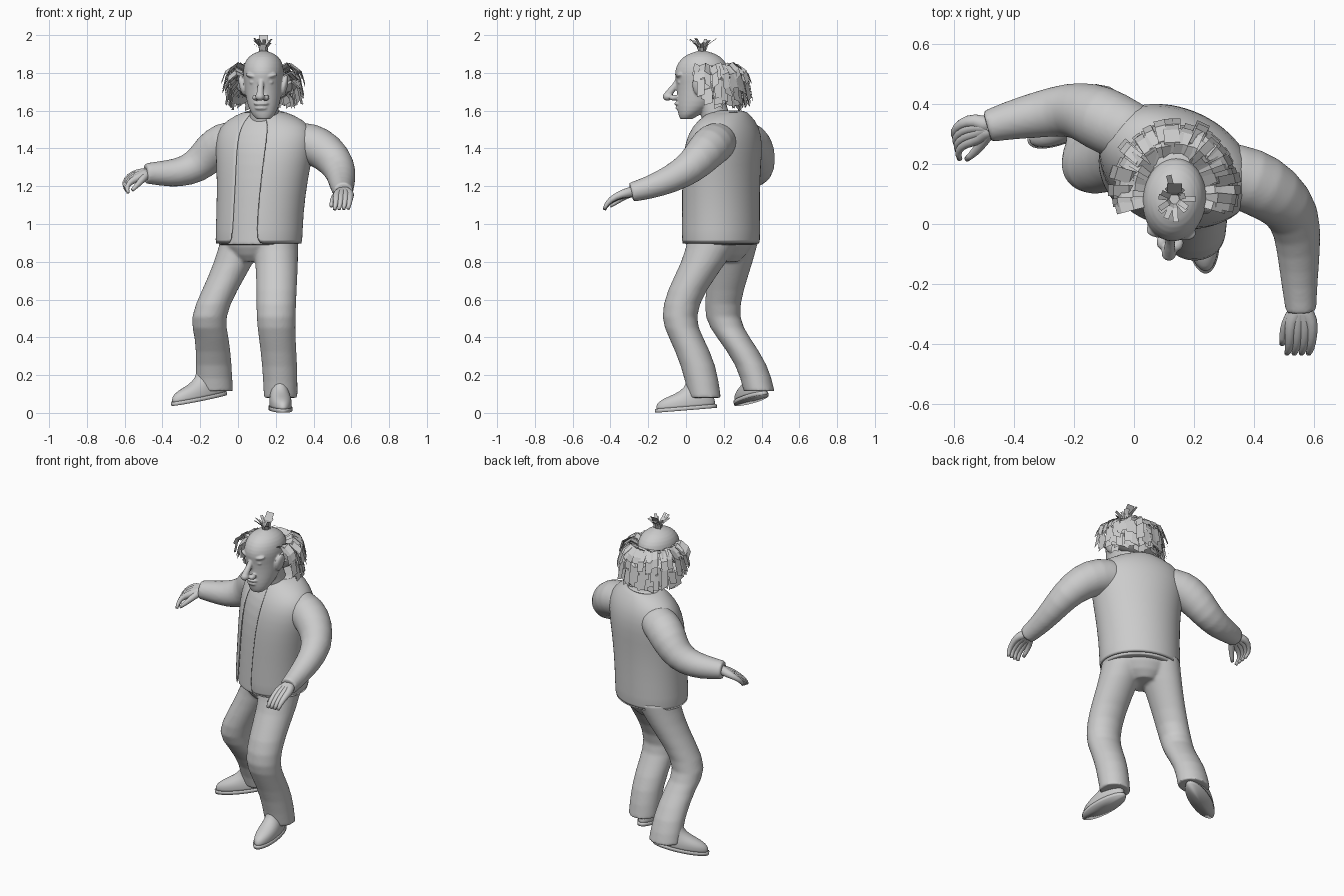
import bpy
import bmesh
import math
import random
from mathutils import Vector, Matrix

random.seed(4)
default_cube = bpy.data.objects.get("Cube")
if default_cube:
    bpy.data.objects.remove(default_cube, do_unlink=True)

# One plain colour for the whole figure
clay = bpy.data.materials.new("plain_grey")
clay.use_nodes = True
clay.diffuse_color = (0.6, 0.6, 0.6, 1)
clay.node_tree.nodes["Principled BSDF"].inputs["Base Color"].default_value = clay.diffuse_color

BODY_YAW = -0.42
HEAD_YAW = -0.1
HEAD_CENTRE = Vector((0.135, 0.085, 0))


def finish(name, bm, smooth=True, subdivide=1, thickness=0, blend=0):
    """Make an object; blend is the voxel size that fuses overlapping shapes."""
    mesh = bpy.data.meshes.new(name)
    bmesh.ops.recalc_face_normals(bm, faces=bm.faces)
    bm.to_mesh(mesh)
    bm.free()
    mesh.materials.append(clay)
    mesh.polygons.foreach_set("use_smooth", [smooth] * len(mesh.polygons))
    obj = bpy.data.objects.new(name, mesh)
    bpy.context.collection.objects.link(obj)
    if thickness:
        obj.modifiers.new("thickness", "SOLIDIFY").thickness = thickness
    if subdivide:
        rounding = obj.modifiers.new("rounding", "SUBSURF")
        rounding.levels = rounding.render_levels = subdivide
    if blend:
        fuse = obj.modifiers.new("fuse", "REMESH")
        fuse.mode = "VOXEL"
        fuse.voxel_size = blend
        fuse.use_smooth_shade = True
        soften = obj.modifiers.new("soften", "SMOOTH")
        soften.iterations = 4


def skin(bm, rings, closed=True):
    """Bridge rings of points with quads; closed rings get crisp end caps."""
    rows = [[bm.verts.new(p) for p in ring] for ring in rings]
    count = len(rows[0])
    for low, high in zip(rows, rows[1:]):
        for i in range(count if closed else count - 1):
            j = (i + 1) % count
            bm.faces.new((low[i], low[j], high[j], high[i]))
    if closed:
        crease = bm.edges.layers.float.get("crease_edge") or bm.edges.layers.float.new("crease_edge")
        for row in (rows[0], rows[-1]):
            for edge in bm.faces.new(row).edges:
                edge[crease] = 1


def add_stack(bm, sections, yaw=0, sides=20, gap=0, grow=1, matrix=Matrix()):
    """Level ellipses (x, y, z, half width, half depth); gap opens the front."""
    spin = Matrix.Rotation(yaw, 3, "Z")
    steps = sides - 1 if gap else sides
    angles = [gap - math.pi / 2 + (2 * math.pi - 2 * gap) * i / steps for i in range(sides)]
    rings = [[matrix @ (Vector((x, y, z)) + spin @ Vector((a * grow * math.cos(t), b * grow * math.sin(t), 0)))
              for t in angles] for x, y, z, a, b in sections]
    skin(bm, rings, closed=not gap)


def add_tube(bm, path, sides=14):
    """Round sections (x, y, z, radius) square to the path."""
    points = [Vector(p[:3]) for p in path]
    angles = [2 * math.pi * k / sides for k in range(sides)]
    rings = []
    for i, p in enumerate(points):
        along = (points[min(i + 1, len(points) - 1)] - points[max(i - 1, 0)]).normalized()
        side = along.cross(Vector((0.1, 0.2, 1))).normalized()
        up = side.cross(along)
        rings.append([p + path[i][3] * (side * math.cos(t) + up * math.sin(t)) for t in angles])
    skin(bm, rings)


def add_ball(bm, centre, size, yaw=0, tilt=0):
    turn = Matrix.Rotation(yaw, 4, "Z") @ Matrix.Rotation(tilt, 4, "Y")
    matrix = Matrix.Translation(centre) @ turn @ Matrix.Diagonal((*size, 1))
    bmesh.ops.create_uvsphere(bm, u_segments=16, v_segments=10, radius=1, matrix=matrix)


# Jacket, open down the front
torso = [(0.11, 0.185, 0.89, 0.238, 0.203), (0.115, 0.185, 1.05, 0.235, 0.2),
         (0.13, 0.185, 1.25, 0.25, 0.197), (0.14, 0.195, 1.38, 0.272, 0.195),
         (0.145, 0.205, 1.48, 0.275, 0.175), (0.145, 0.215, 1.55, 0.225, 0.135),
         (0.14, 0.225, 1.6, 0.1, 0.09)]
bm = bmesh.new()
add_stack(bm, torso, BODY_YAW, sides=32, gap=0.3)
finish("jacket", bm, thickness=0.012)

# Shirt with sleeves
bm = bmesh.new()
add_stack(bm, torso, BODY_YAW, sides=32, grow=0.92)
add_tube(bm, [
    (0.28, 0.18, 1.44, 0.1), (0.385, 0.15, 1.43, 0.115), (0.475, 0.1, 1.38, 0.108),
    (0.54, 0.03, 1.3, 0.092), (0.55, -0.08, 1.235, 0.076), (0.552, -0.2, 1.19, 0.062),
    (0.558, -0.29, 1.168, 0.053)])
add_tube(bm, [
    (0.02, 0.29, 1.45, 0.1), (-0.075, 0.335, 1.435, 0.115), (-0.15, 0.372, 1.375, 0.108),
    (-0.22, 0.385, 1.3, 0.092), (-0.32, 0.365, 1.268, 0.08), (-0.42, 0.345, 1.268, 0.066),
    (-0.49, 0.325, 1.268, 0.055)])
finish("shirt_and_sleeves", bm, blend=0.009)

# Trousers
bm = bmesh.new()
add_stack(bm, [(0.09, 0.19, 0.8, 0.08, 0.09), (0.1, 0.19, 0.87, 0.2, 0.165),
               (0.11, 0.185, 1.0, 0.2, 0.17)], BODY_YAW)
add_stack(bm, [
    (0.2, 0.15, 0.93, 0.12, 0.14), (0.205, 0.1, 0.8, 0.115, 0.12), (0.205, 0.0, 0.65, 0.107, 0.104),
    (0.2, -0.048, 0.5, 0.105, 0.09), (0.207, 0.0, 0.4, 0.098, 0.092),
    (0.222, 0.07, 0.25, 0.094, 0.094), (0.226, 0.1, 0.08, 0.09, 0.086)])
add_stack(bm, [
    (0.03, 0.25, 0.93, 0.12, 0.14), (-0.02, 0.238, 0.8, 0.105, 0.118), (-0.097, 0.205, 0.65, 0.094, 0.1),
    (-0.168, 0.182, 0.5, 0.093, 0.092), (-0.135, 0.25, 0.4, 0.09, 0.088),
    (-0.128, 0.355, 0.25, 0.096, 0.084), (-0.125, 0.387, 0.115, 0.1, 0.083)])
finish("trousers", bm, blend=0.009)


# Shoes: a flat sole and a rounded upper that narrows toward the ankle
def shoe(side, place, yaw, pitch):
    matrix = Matrix.Translation(place) @ Matrix.Rotation(yaw, 4, "Z") @ Matrix.Rotation(pitch, 4, "X")
    bm = bmesh.new()
    add_stack(bm, [(0, 0, z, 0.062, 0.168) for z in (0, 0.02)], matrix=matrix)
    finish(side + "_shoe_sole", bm)
    bm = bmesh.new()
    add_stack(bm, [(0, 0, 0.015, 0.057, 0.16), (0, 0, 0.045, 0.06, 0.159), (0, 0.015, 0.07, 0.055, 0.137),
                   (0, 0.05, 0.09, 0.05, 0.1), (0, 0.075, 0.12, 0.047, 0.07),
                   (0, 0.08, 0.17, 0.045, 0.06)], matrix=matrix)
    finish(side + "_shoe_upper", bm)


shoe("left", (0.225, 0.0, 0.014), 0.1, 0.08)
shoe("right", (-0.205, 0.345, 0.066), -1.1, 0.18)


# Hands: palm, four curled fingers and a thumb
def hand(side, wrist, along, across, curl):
    wrist, along, across, curl = (Vector(v) for v in (wrist, along, across, curl))
    bm = bmesh.new()
    for i in range(4):
        base = wrist + along * 0.05 + across * (i - 1.5) * 0.024
        knuckle = base + along * 0.045 + curl * 0.01
        middle = knuckle + along * 0.03 + curl * 0.035
        tip = middle + curl * 0.045 - along * 0.01
        add_tube(bm, [(*p, r) for p, r in zip((wrist, base, knuckle, middle, tip),
                                              (0.033, 0.026, 0.02, 0.015, 0.01))], sides=8)
    thumb = wrist + along * 0.03 - across * 0.04 + curl * 0.01
    bend = thumb + along * 0.035 - across * 0.015 + curl * 0.03
    add_tube(bm, [(*wrist, 0.03), (*thumb, 0.021), (*bend, 0.016),
                  (*(bend + along * 0.03 + curl * 0.03), 0.01)], sides=8)
    finish(side + "_hand", bm)


hand("left", (0.558, -0.275, 1.172), (0.02, -0.97, -0.2), (1, 0, 0.05), (-0.15, -0.5, -0.8))
hand("right", (-0.48, 0.325, 1.268), (-0.95, -0.15, -0.2), (-0.2, 0.9, 0.3), (0, -0.65, -0.75))

# Head: skull, neck and features fused into one soft form
bm = bmesh.new()
skull = [(1.555, 0.0, 0.035, 0.03), (1.575, 0.015, 0.06, 0.055), (1.62, 0.045, 0.082, 0.094),
         (1.68, 0.07, 0.096, 0.117), (1.74, 0.08, 0.102, 0.13), (1.79, 0.08, 0.108, 0.143),
         (1.83, 0.085, 0.107, 0.14), (1.87, 0.085, 0.094, 0.118), (1.9, 0.085, 0.063, 0.078),
         (1.915, 0.085, 0.02, 0.025)]
add_stack(bm, [(HEAD_CENTRE.x, y, z, a, b) for z, y, a, b in skull], HEAD_YAW, sides=24)
add_stack(bm, [(0.14, 0.18, 1.5, 0.085, 0.085), (0.14, 0.15, 1.6, 0.075, 0.075),
               (0.135, 0.11, 1.7, 0.075, 0.08)])


def on_face(side, forward, height):
    """Point measured sideways and forward from the head centre."""
    return HEAD_CENTRE + Matrix.Rotation(HEAD_YAW, 3, "Z") @ Vector((side, -forward, height))


add_tube(bm, [(*on_face(0, f, z), r) for f, z, r in
              ((0.12, 1.78, 0.014), (0.14, 1.735, 0.016), (0.17, 1.7, 0.02), (0.185, 1.68, 0.02))])
add_ball(bm, on_face(0, 0.183, 1.675), (0.026, 0.027, 0.023), HEAD_YAW)
add_ball(bm, on_face(0, 0.125, 1.637), (0.042, 0.024, 0.012), HEAD_YAW)
add_ball(bm, on_face(0, 0.12, 1.614), (0.036, 0.022, 0.013), HEAD_YAW)
add_ball(bm, on_face(0, 0.088, 1.58), (0.038, 0.03, 0.024), HEAD_YAW)
for s in (1, -1):
    add_ball(bm, on_face(s * 0.027, 0.148, 1.669), (0.019, 0.026, 0.016), HEAD_YAW)
    add_ball(bm, on_face(s * 0.043, 0.108, 1.75), (0.022, 0.019, 0.012), HEAD_YAW)
    add_ball(bm, on_face(s * 0.045, 0.11, 1.783), (0.042, 0.027, 0.013), HEAD_YAW, -s * 0.25)
    add_ball(bm, on_face(s * 0.112, 0.005, 1.735), (0.018, 0.037, 0.056), HEAD_YAW, s * 0.2)
finish("head", bm, blend=0.005)


# Hair: flat strips fanned around the back and sides, over a filler
def strip(bm, points, across, width):
    half = across.normalized() * width / 2
    skin(bm, [(p - half, p + half) for p in points], closed=False)


bm = bmesh.new()
add_ball(bm, (0.14, 0.19, 1.74), (0.15, 0.125, 0.095))
finish("hair_filler", bm, subdivide=0)
bm = bmesh.new()
for root_height, reach, drop, margin in ((1.82, 0.1, 0.05, -14), (1.81, 0.115, 0.09, -10), (1.78, 0.12, 0.12, -5),
                                         (1.73, 0.105, 0.1, 5), (1.68, 0.08, 0.07, 16)):
    for i in range(24):
        t = math.radians(margin + (180 - 2 * margin) * i / 23) + random.uniform(-0.08, 0.08)
        out = Vector((math.cos(t), math.sin(t), 0))
        root = HEAD_CENTRE + Vector((0.095 * out.x, 0.02 + 0.12 * out.y, root_height))
        length = reach * random.uniform(0.8, 1.15)
        sag = drop * random.uniform(0.6, 1.1)
        path = [root + out * length * f + Vector((0, 0, lift)) for f, lift in
                ((0, 0), (0.45, 0.025), (0.85, -0.15 * sag), (1, -sag))]
        twist = Vector((-out.y, out.x, random.uniform(-0.7, 0.7)))
        strip(bm, path, twist, random.uniform(0.03, 0.055))
finish("hair_locks", bm, smooth=False, subdivide=0)

# Tuft on the crown
bm = bmesh.new()
for i in range(14):
    t = 2 * math.pi * i / 14 + random.uniform(-0.2, 0.2)
    out = Vector((math.cos(t), math.sin(t), 0))
    spread = random.uniform(0.015, 0.07)
    top = Vector((0, 0, random.uniform(0.05, 0.085)))
    root = HEAD_CENTRE + out * 0.012 + Vector((0, 0, 1.9))
    strip(bm, [root, root + out * spread * 0.3 + top * 0.6, root + out * spread + top],
          Vector((-out.y, out.x, 0)), 0.018)
crown = HEAD_CENTRE + Vector((0, 0.01, 1.9))
strip(bm, [crown, crown + Vector((0, 0.01, 0.06)), crown + Vector((0, 0.04, 0.1))], Vector((1, 0, 0)), 0.05)
finish("hair_tuft", bm, smooth=False, subdivide=0)
